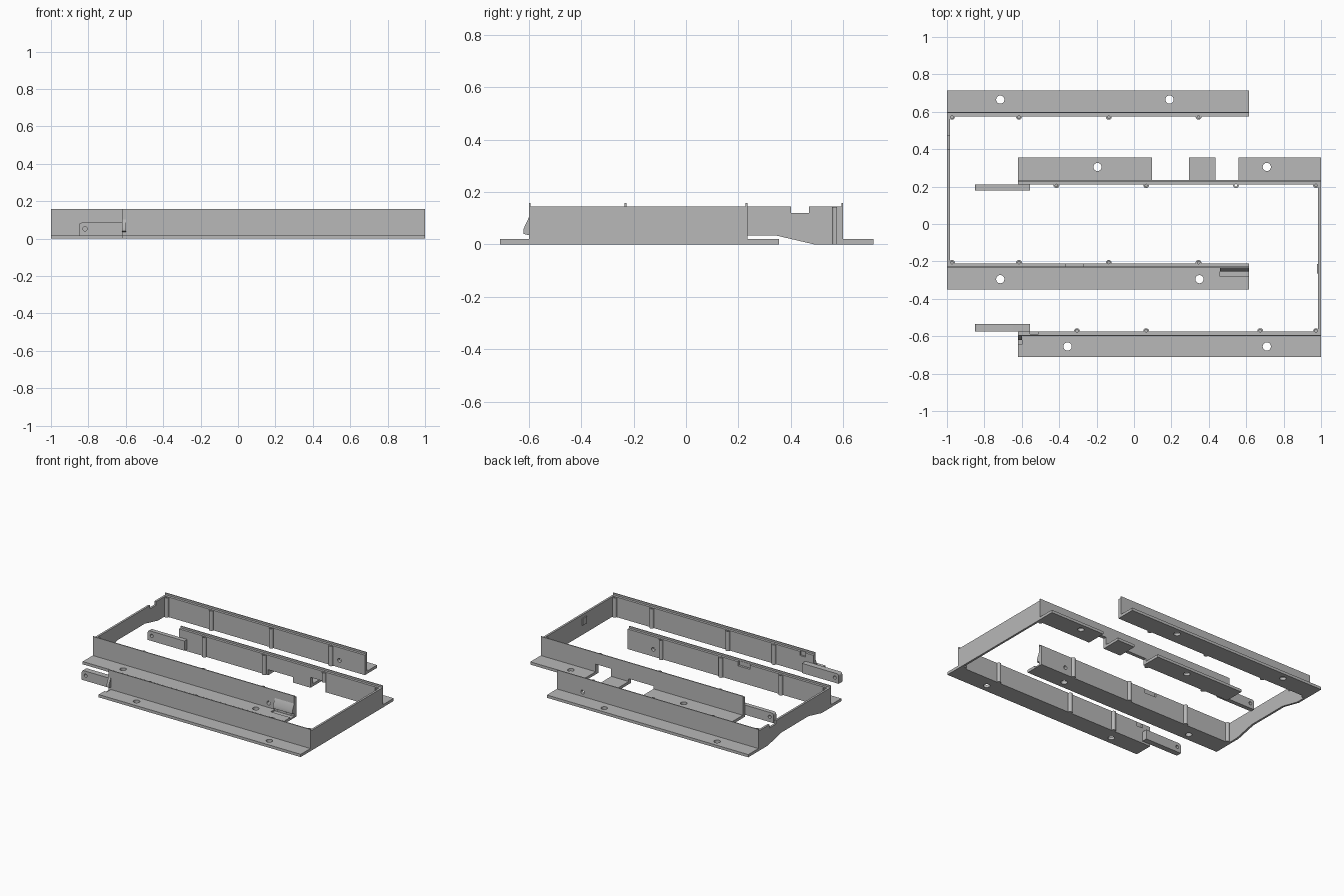
import bpy, bmesh, math
from mathutils import Vector

if "Cube" in bpy.data.objects:
    bpy.data.objects.remove(bpy.data.objects["Cube"])

grey = bpy.data.materials.new("plain_grey")
grey.diffuse_color = (0.48, 0.48, 0.48, 1)
grey.use_nodes = True
grey.node_tree.nodes["Principled BSDF"].inputs["Base Color"].default_value = grey.diffuse_color


def prism(name, pts, axis, a, b):
    """Extrude a closed 2D profile along axis x (pts = y,z) or y (pts = x,z)."""
    bm = bmesh.new()
    put = (lambda p, t: (t, p[0], p[1])) if axis == 'x' else (lambda p, t: (p[0], t, p[1]))
    lo = [bm.verts.new(put(p, a)) for p in pts]
    hi = [bm.verts.new(put(p, b)) for p in pts]
    n = len(pts)
    bm.faces.new(lo)
    bm.faces.new(hi[::-1])
    for i in range(n):
        bm.faces.new((lo[i], hi[i], hi[(i + 1) % n], lo[(i + 1) % n]))
    bmesh.ops.recalc_face_normals(bm, faces=bm.faces)
    me = bpy.data.meshes.new(name)
    bm.to_mesh(me)
    bm.free()
    me.materials.append(grey)
    ob = bpy.data.objects.new(name, me)
    bpy.context.collection.objects.link(ob)
    return ob


def box(name, x0, x1, y0, y1, z0, z1):
    y0, y1 = sorted((y0, y1))
    return prism(name, [(y0, z0), (y1, z0), (y1, z1), (y0, z1)], 'x', x0, x1)


def cylinder(name, centre, r, depth, along_y=False, n=24):
    bm = bmesh.new()
    bmesh.ops.create_cone(bm, cap_ends=True, segments=n, radius1=r, radius2=r, depth=depth)
    me = bpy.data.meshes.new(name)
    bm.to_mesh(me)
    bm.free()
    me.materials.append(grey)
    ob = bpy.data.objects.new(name, me)
    bpy.context.collection.objects.link(ob)
    ob.location = Vector(centre)
    if along_y:
        ob.rotation_euler.x = math.pi / 2
    return ob


def combine(target, tool, op='DIFFERENCE'):
    """Apply a boolean and discard the tool."""
    tool.hide_render = True
    mod = target.modifiers.new("bool", 'BOOLEAN')
    mod.operation, mod.solver, mod.object = op, 'EXACT', tool
    bpy.context.view_layer.objects.active = target
    bpy.ops.object.modifier_apply(modifier=mod.name)
    bpy.data.objects.remove(tool)


def rail(name, x0, x1, yi, out, flange, bosses, holes, hole_y):
    """Lipped wall with an outward flange; yi is the inner face, out is +1 or -1."""
    prof = [(0, 0), (flange, 0), (flange, .02), (.025, .02), (.025, .158),
            (.018, .158), (.018, .145), (0, .145)]
    ob = prism(name, [(yi + out * d, z) for d, z in prof], 'x', x0, x1)
    for bx in bosses:  # screw bosses on the inner face
        combine(ob, cylinder("boss", (bx, yi - out * .002, .0715), .0155, .143), 'UNION')
        combine(ob, cylinder("bore", (bx, yi - out * .004, .11), .007, .12, n=12))
    for hx in holes:   # mounting holes in the flange
        combine(ob, cylinder("hole", (hx, hole_y, .01), .022, .1))
    return ob


# Long rails
left_x, left_bosses = (-1, .615), (-.973, -.615, -.135, .345)
left_back = rail("left_frame_back_rail", *left_x, .575, 1, .14, left_bosses, (-.715, .19), .665)
left_front = rail("left_frame_front_rail", *left_x, -.21, -1, .14, left_bosses, (-.715, .35), -.295)
right_x = (-.62, 1)
right_back = rail("right_frame_back_rail", *right_x, .21, 1, .145,
                  (-.415, .065, .545, .973), (-.195, .71), .305)
right_front = rail("right_frame_front_rail", *right_x, -.575, -1, .135,
                   (-.305, .065, .675, .973), (-.355, .71), -.655)

# Pivot holes in the left frame rails
for ob, y in ((left_back, .59), (left_front, -.222)):
    combine(ob, cylinder("pivot_hole", (.41, y, .052), .014, .06, True))

# Openings through the wall and flange of the right back rail
for x0, x1, top in ((.095, .295, .04), (.435, .56, .075)):
    combine(right_back, box("opening", x0, x1, .15, .4, -.05, top))

# Shallow notches in the inner top edges
combine(left_front, box("notch", -.365, -.27, -.226, -.19, .115, .2))
combine(right_front, box("notch", -.555, -.51, -.588, -.55, .115, .147))

# Recesses in the flanges beside the latches
combine(left_front, box("recess", .46, .7, -.28, -.2355, .01, .05))
combine(right_front, box("recess", -.7, -.6, -.645, -.6005, .01, .05))

# Latches on the outer faces
prism("left_frame_rail_latch", [(-.234, .105), (-.234, .035), (-.255, .035), (-.255, .06)],
      'x', .46, .615)
prism("right_frame_rail_latch", [(-.599, .105), (-.599, .035), (-.62, .04), (-.62, .06)],
      'x', -.62, -.60)

# End wall of the left frame, arched underneath and notched on top
prism("left_frame_end_wall",
      [(-.21, 0), (-.125, 0), (.025, .035), (.34, .035), (.49, 0), (.575, 0), (.575, .145),
       (.47, .145), (.47, .12), (.40, .12), (.40, .145), (-.21, .145)], 'x', -1, -.985)

# End wall of the right frame, with its small inner catch
box("right_frame_end_wall", .985, 1, -.575, .21, 0, .145)
prism("end_wall_catch", [(-.265, .07), (-.215, .07), (-.215, .12), (-.265, .12)], 'x', .978, .986)

# Tongues reaching out from the right frame
for name, y0, y1 in (("front_tongue", -.576, -.535), ("back_tongue", .18, .211)):
    corner = [(-.835 - .015 * math.sin(a), .07 + .015 * math.cos(a))
              for a in (0, math.pi / 6, math.pi / 3, math.pi / 2)]
    tongue = prism(name, corner + [(-.85, .015), (-.555, .015), (-.555, .085)], 'y', y0, y1)
    combine(tongue, cylinder("pin_hole", (-.818, (y0 + y1) / 2, .052), .012, .1, True))

# Smooth the round parts, keep edges sharp
for ob in bpy.context.scene.objects:
    ob.select_set(True)
bpy.context.view_layer.objects.active = left_back
bpy.ops.object.shade_smooth_by_angle(angle=math.radians(35))
